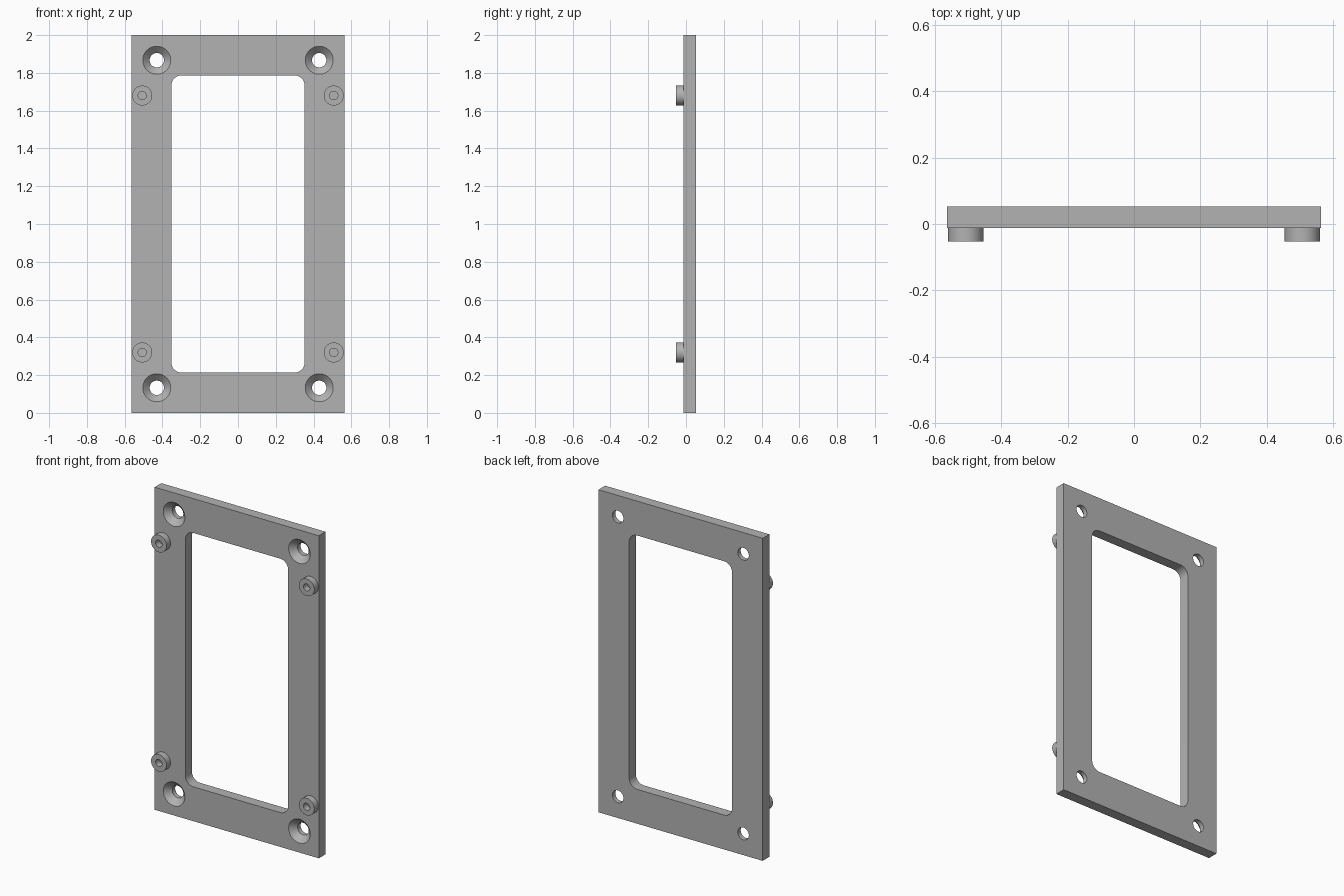
import bpy, bmesh, math
from mathutils import Matrix, Vector

cube = bpy.data.objects.get("Cube")
if cube:
    bpy.data.objects.remove(cube, do_unlink=True)

WIDTH, HEIGHT = 1.126, 2.0
FRONT, BACK, TIP = -0.012, 0.053, -0.052   # y of plate front, plate back, boss tip
MID = HEIGHT / 2

grey = bpy.data.materials.new("plain_grey")
grey.use_nodes = True
colour = (0.45, 0.45, 0.45, 1)
grey.diffuse_color = colour
grey.node_tree.nodes["Principled BSDF"].inputs["Base Color"].default_value = colour


def finish(name, bm):
    bmesh.ops.recalc_face_normals(bm, faces=bm.faces)
    mesh = bpy.data.meshes.new(name)
    bm.to_mesh(mesh)
    bm.free()
    mesh.materials.append(grey)
    obj = bpy.data.objects.new(name, mesh)
    bpy.context.collection.objects.link(obj)
    return obj


def box(name, width, height, y0, y1, radius=0):
    """Upright slab, with its four depth edges optionally rounded."""
    bm = bmesh.new()
    bmesh.ops.create_cube(bm, size=1, matrix=Matrix.Translation((0, (y0 + y1) / 2, MID))
                          @ Matrix.Diagonal((width, y1 - y0, height, 1)))
    if radius:
        edges = [e for e in bm.edges if abs(e.verts[0].co.y - e.verts[1].co.y) > 0.01]
        bmesh.ops.bevel(bm, geom=edges, offset=radius, segments=8, profile=0.5, affect='EDGES')
    return finish(name, bm)


def lathe(name, profile, x, z, steps=48):
    """Turn a (radius, y) profile about a depth axis through x, z."""
    bm = bmesh.new()
    verts = [bm.verts.new((x + r, y, z)) for r, y in profile]
    edges = [bm.edges.new(pair) for pair in zip(verts, verts[1:])]
    bmesh.ops.spin(bm, geom=verts + edges, cent=Vector((x, 0, z)), axis=(0, 1, 0),
                   angle=math.tau, steps=steps)
    bmesh.ops.remove_doubles(bm, verts=bm.verts, dist=1e-5)
    return finish(name, bm)


def smooth(obj):
    bpy.ops.object.select_all(action='DESELECT')
    obj.select_set(True)
    bpy.context.view_layer.objects.active = obj
    bpy.ops.object.shade_smooth_by_angle(angle=math.radians(30))


def cut(obj, cutter):
    mod = obj.modifiers.new("cut", 'BOOLEAN')
    mod.operation, mod.solver, mod.object = 'DIFFERENCE', 'EXACT', cutter
    bpy.ops.object.select_all(action='DESELECT')
    bpy.context.view_layer.objects.active = obj
    bpy.ops.object.modifier_apply(modifier=mod.name)
    bpy.data.objects.remove(cutter, do_unlink=True)


# Frame plate with rounded window
plate = box("frame_plate", WIDTH, HEIGHT, FRONT, BACK)
cut(plate, box("window_cutter", 0.706, 1.574, FRONT - 0.1, BACK + 0.1, radius=0.055))

# Countersunk screw hole and bored boss profiles
HOLE, SINK = 0.038, 0.074
screw = [(0, FRONT - 0.02), (SINK, FRONT - 0.02), (SINK, FRONT),
         (HOLE, FRONT + SINK - HOLE), (HOLE, BACK + 0.02), (0, BACK + 0.02)]
boss = [(0, FRONT), (0.022, FRONT), (0.022, TIP), (0.053, TIP),
        (0.053, FRONT + 0.005), (0, FRONT + 0.005)]

for side, sx in (("left", 1), ("right", -1)):
    for level, sz in (("upper", 1), ("lower", -1)):
        cut(plate, lathe("screw_cutter", screw, sx * 0.43, MID + sz * 0.867))
        smooth(lathe(f"{level}_{side}_boss", boss, sx * 0.507, MID + sz * 0.68))

smooth(plate)
